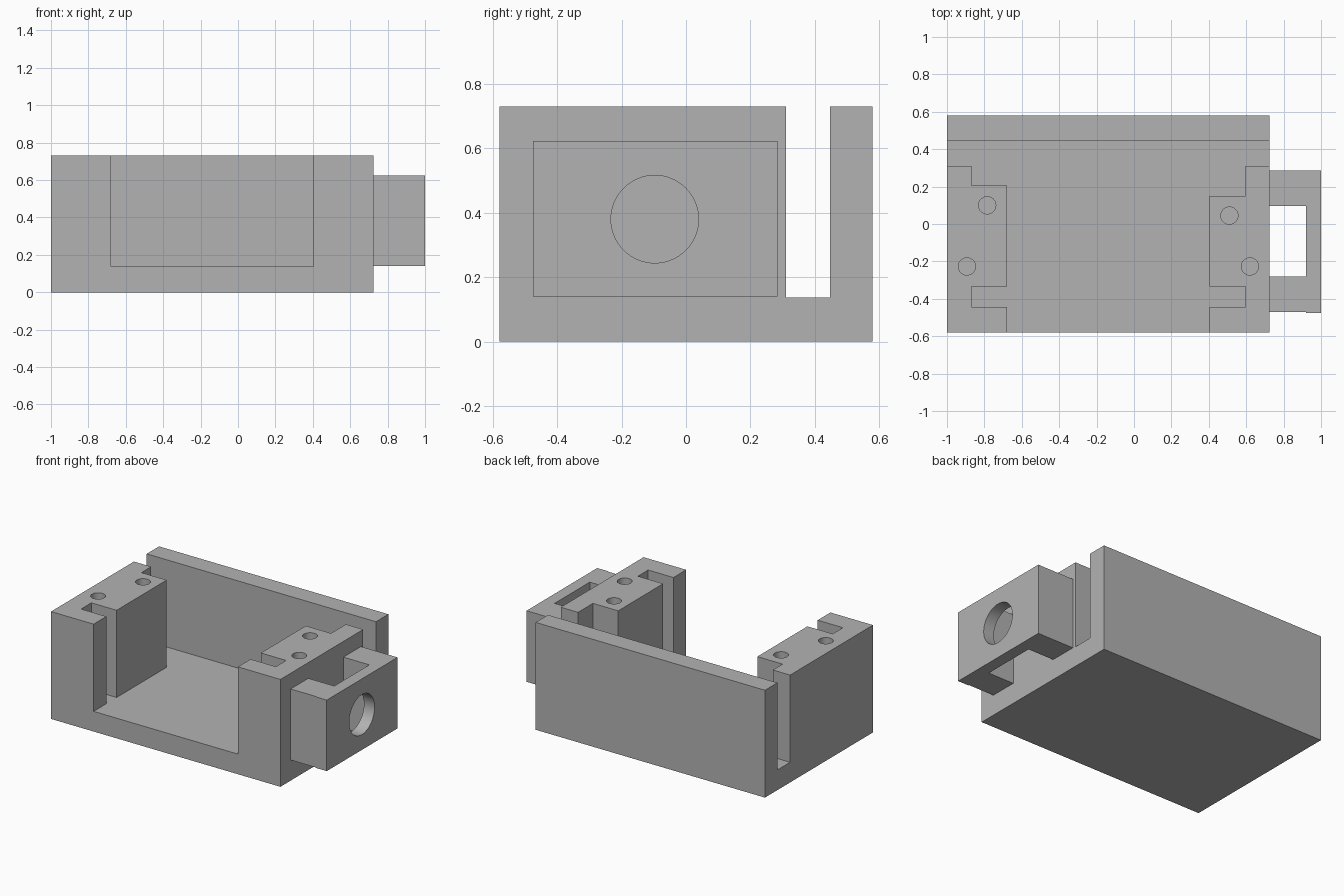
import bpy, bmesh, math
from mathutils import Matrix, Vector

if "Cube" in bpy.data.objects:
    bpy.data.objects.remove(bpy.data.objects["Cube"], do_unlink=True)

grey = bpy.data.materials.new("plain grey")
grey.use_nodes = True
colour = (0.45, 0.45, 0.45, 1)
grey.diffuse_color = colour
grey.node_tree.nodes["Principled BSDF"].inputs["Base Color"].default_value = colour


def link(name, bm):
    bmesh.ops.recalc_face_normals(bm, faces=bm.faces)
    mesh = bpy.data.meshes.new(name)
    bm.to_mesh(mesh)
    bm.free()
    mesh.materials.append(grey)
    obj = bpy.data.objects.new(name, mesh)
    bpy.context.collection.objects.link(obj)
    return obj


def prism(name, points, start, offset):
    """Extrude a closed outline of 3D points along an offset."""
    bm = bmesh.new()
    face = bm.faces.new([bm.verts.new(Vector(p) + Vector(start)) for p in points])
    ext = bmesh.ops.extrude_face_region(bm, geom=[face])
    moved = [v for v in ext["geom"] if isinstance(v, bmesh.types.BMVert)]
    bmesh.ops.translate(bm, vec=offset, verts=moved)
    return link(name, bm)


def cylinder(name, centre, radius, depth, axis="Z"):
    bm = bmesh.new()
    turn = Matrix.Rotation(math.pi / 2, 4, "Y") if axis == "X" else Matrix()
    bmesh.ops.create_cone(bm, cap_ends=True, segments=64, radius1=radius, radius2=radius,
                          depth=depth, matrix=Matrix.Translation(centre) @ turn)
    return link(name, bm)


def combine(target, other, operation):
    """Apply a boolean and discard the helper."""
    mod = target.modifiers.new(operation.lower(), "BOOLEAN")
    mod.operation = operation
    mod.solver = "EXACT"
    mod.object = other
    bpy.context.view_layer.objects.active = target
    bpy.ops.object.modifier_apply(modifier=mod.name)
    bpy.data.objects.remove(other, do_unlink=True)


LEFT, RIGHT = -1.0, 0.725
FRONT, BACK = -0.58, 0.58
FLOOR, TOP = 0.137, 0.73

# Floor and back wall as one L-shaped section
section = [(FRONT, 0), (BACK, 0), (BACK, TOP), (0.447, TOP), (0.447, FLOOR), (FRONT, FLOOR)]
body = prism("tray_body", [(0, y, z) for y, z in section], (LEFT, 0, 0), (RIGHT - LEFT, 0, 0))

# Slotted end blocks: outer face, direction inward, back of the thick part
for name, outer, side, notch in (("right_block", LEFT, 1, 0.205), ("left_block", RIGHT, -1, 0.15)):
    thick, thin = 0.32, 0.13
    outline = [(0, FRONT), (thick, FRONT), (thick, -0.443), (thin, -0.443), (thin, -0.333),
               (thick, -0.333), (thick, notch), (thin, notch), (thin, 0.31), (0, 0.31)]
    block = prism(name, [(outer + side * x, y, FLOOR) for x, y in outline],
                  (0, 0, 0), (0, 0, TOP - FLOOR))
    combine(body, block, "UNION")

# Screw holes in the block tops
for x, y in ((-0.785, 0.1), (-0.893, -0.227), (0.51, 0.045), (0.62, -0.227)):
    combine(body, cylinder("screw_hole", (x, y, TOP), 0.046, 0.6), "DIFFERENCE")

# U-shaped side bracket with a round opening
outline = [(RIGHT, -0.47), (0.92, -0.47), (0.92, -0.475), (1, -0.475), (1, 0.285),
           (RIGHT, 0.285), (RIGHT, 0.097), (0.92, 0.097), (0.92, -0.28), (RIGHT, -0.28)]
bracket = prism("side_bracket", [(x, y, 0.14) for x, y in outline], (0, 0, 0), (0, 0, 0.483))
combine(bracket, cylinder("round_opening", (0.96, -0.097, 0.38), 0.136, 0.2, "X"), "DIFFERENCE")

# Clean flat faces and shade the holes smoothly
for obj in (body, bracket):
    bm = bmesh.new()
    bm.from_mesh(obj.data)
    bmesh.ops.remove_doubles(bm, verts=bm.verts, dist=0.0001)
    bmesh.ops.dissolve_limit(bm, angle_limit=0.01, verts=bm.verts, edges=bm.edges)
    bm.to_mesh(obj.data)
    bm.free()
    bpy.ops.object.select_all(action="DESELECT")
    obj.select_set(True)
    bpy.context.view_layer.objects.active = obj
    bpy.ops.object.shade_smooth_by_angle(angle=math.radians(30))
